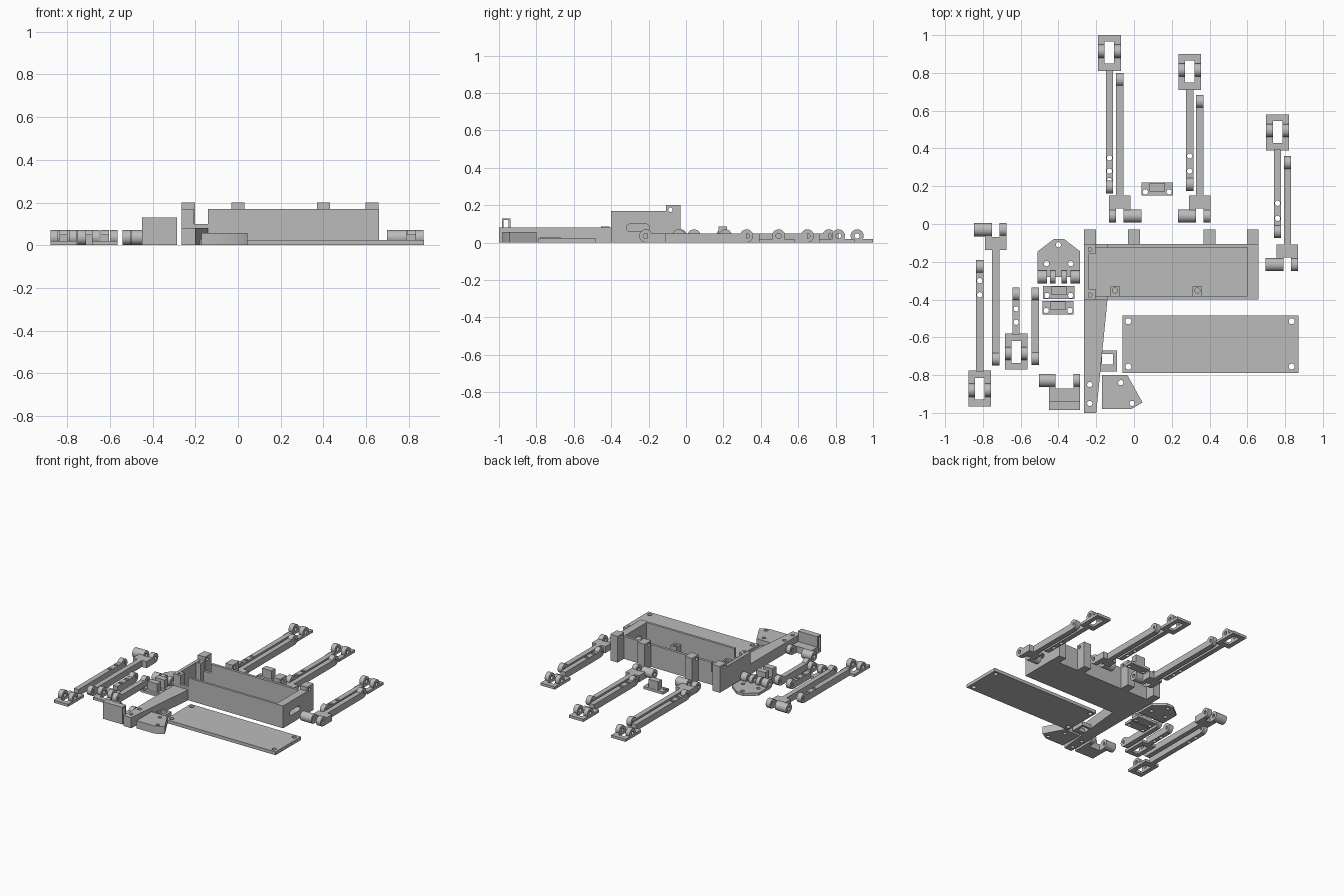
import bpy, bmesh, math
from mathutils import Matrix

cube = bpy.data.objects.get("Cube")
if cube:
    bpy.data.objects.remove(cube, do_unlink=True)

grey = bpy.data.materials.new("plain_grey")
grey.use_nodes = True
colour = (0.5, 0.5, 0.5, 1)
grey.diffuse_color = colour
grey.node_tree.nodes["Principled BSDF"].inputs["Base Color"].default_value = colour

THIN, BAR, PIVOT, HOLE = 0.02, 0.05, 0.036, 0.014


def ring(x, y, r, n=24):
    return [(x + r * math.cos(2 * math.pi * i / n), y + r * math.sin(2 * math.pi * i / n)) for i in range(n)]


def rect(x0, x1, y0, y1):
    return [(x0, y0), (x1, y0), (x1, y1), (x0, y1)]


def prism(bm, outline, lo, hi, holes=(), axis="Z"):
    """Extrude an outline with holes along z, or a (y, z) outline along x."""
    def place(a, b):
        return (a, b, lo) if axis == "Z" else (lo, a, b)
    edges = []
    for loop in [outline, *holes]:
        vs = [bm.verts.new(place(*p)) for p in loop]
        edges += [bm.edges.new((vs[i - 1], vs[i])) for i in range(len(vs))]
    filled = bmesh.ops.triangle_fill(bm, edges=edges, use_beauty=True, use_dissolve=False)
    faces = [f for f in filled["geom"] if isinstance(f, bmesh.types.BMFace)]
    top = bmesh.ops.extrude_face_region(bm, geom=faces)
    verts = [g for g in top["geom"] if isinstance(g, bmesh.types.BMVert)]
    d = hi - lo
    bmesh.ops.translate(bm, verts=verts, vec=(0, 0, d) if axis == "Z" else (d, 0, 0))


def box(bm, x0, x1, y0, y1, z0, z1):
    prism(bm, rect(x0, x1, y0, y1), z0, z1)


def knuckle(bm, x0, x1, y):
    """Hinge barrel along x with a pin hole."""
    prism(bm, ring(y, PIVOT, PIVOT - 0.001), x0, x1, [ring(y, PIVOT, HOLE)], "X")


def finish(bm, name, x=0, y=0, flip_x=1, flip_y=1):
    bm.transform(Matrix.Translation((x, y, 0)) @ Matrix.Diagonal((flip_x, flip_y, 1, 1)))
    bmesh.ops.recalc_face_normals(bm, faces=bm.faces)
    mesh = bpy.data.meshes.new(name)
    bm.to_mesh(mesh)
    bm.free()
    mesh.materials.append(grey)
    obj = bpy.data.objects.new(name, mesh)
    bpy.context.collection.objects.link(obj)
    bpy.ops.object.select_all(action="DESELECT")
    obj.select_set(True)
    bpy.context.view_layer.objects.active = obj
    bpy.ops.object.shade_smooth_by_angle(angle=math.radians(35))


def lower_leg(name, x, tip, length, holes, way=1):
    """Windowed foot at the tip, then a drilled bar ending in a knuckle."""
    bm = bmesh.new()
    prism(bm, rect(-0.06, 0.06, -0.19, 0), 0, THIN, [rect(-0.025, 0.025, -0.15, -0.035)])
    for s in (-1, 1):
        knuckle(bm, *sorted((s * 0.025, s * 0.06)), -0.085)
    prism(bm, rect(-0.019, 0.019, PIVOT - length, -0.185), 0, BAR,
          [ring(0, h, HOLE) for h in holes])
    knuckle(bm, -0.019, 0.019, PIVOT - length)
    finish(bm, name, x, tip, 1, way)


def upper_leg(name, x, pivot, length, side=1, way=1):
    """Fork with one long barrel, then a bar ending in a knuckle."""
    bm = bmesh.new()
    box(bm, -0.057, 0.057, 0.038, 0.107, 0, BAR)
    for s in (-1, 1):
        box(bm, *sorted((s * 0.02, s * 0.057)), 0.01, 0.045, 0, BAR)
    knuckle(bm, -0.057, -0.02, 0)
    knuckle(bm, 0.02, 0.115, 0)
    box(bm, -0.019, 0.019, 0.1, length - PIVOT, 0, BAR)
    knuckle(bm, -0.019, 0.019, length - PIVOT)
    finish(bm, name, x, pivot, side, way)


# Legs
lower_leg("rear_lower_leg", -0.13, 1.0, 0.84, (-0.65, -0.72, -0.77))
upper_leg("rear_upper_leg", -0.075, 0.043, 0.757)
lower_leg("middle_lower_leg", 0.295, 0.9, 0.725, (-0.54, -0.62))
upper_leg("middle_upper_leg", 0.348, 0.043, 0.642, -1)
lower_leg("left_lower_leg", 0.76, 0.58, 0.655, (-0.47, -0.55))
upper_leg("left_upper_leg", 0.812, -0.215, 0.575, -1)
lower_leg("right_lower_leg", -0.817, -0.965, 0.775, (-0.59, -0.665), -1)
upper_leg("right_upper_leg", -0.732, -0.03, 0.72, -1, -1)
lower_leg("short_lower_leg", -0.624, -0.77, 0.435, (-0.25, -0.32), -1)

# Plain link with a knuckle at each end
bm = bmesh.new()
box(bm, -0.019, 0.019, -0.17, 0.17, 0, BAR)
for y in (-0.17, 0.17):
    knuckle(bm, -0.019, 0.019, y)
finish(bm, "short_link", -0.523, -0.541)

# Body tray: floor, walls and screw corners
WALL = 0.17
bm = bmesh.new()
box(bm, -0.265, 0.66, -0.4, -0.105, 0, THIN)
box(bm, -0.14, 0.66, -0.4, -0.382, 0, WALL)
box(bm, -0.14, 0.66, -0.125, -0.105, 0, WALL)
for y in (-0.4, -0.125):
    box(bm, -0.21, -0.135, y, y + 0.02, 0, 0.1)
box(bm, -0.265, -0.24, -0.4, -0.105, 0, WALL)
slot = ring(-0.3, 0.08, HOLE + 0.005)[6:19] + ring(-0.215, 0.08, HOLE + 0.005)[18:] + ring(-0.215, 0.08, HOLE + 0.005)[:7]
prism(bm, rect(-0.4, -0.105, 0, WALL), 0.6, 0.66, [slot], "X")
for x in (-0.235, 0.63):
    for y in (-0.135, -0.375):
        prism(bm, rect(x - 0.03, x + 0.03, y - 0.025, y + 0.03), THIN, WALL, [ring(x, y, 0.012)])
for x in (-0.1, 0.335):
    prism(bm, rect(x - 0.025, x + 0.025, -0.385, -0.33), THIN, 0.08, [ring(x, -0.352, HOLE)])
finish(bm, "body_tray")

# Hinge tabs along the back of the tray
bm = bmesh.new()
for x in (-0.233, 0, 0.4, 0.628):
    prism(bm, rect(-0.108, -0.03, 0, 0.2), x - 0.031, x + 0.031, [ring(-0.083, 0.176, 0.012)], "X")
finish(bm, "back_tabs")

# Front arm, tapering, with two screw holes
bm = bmesh.new()
prism(bm, [(-0.265, -1), (-0.2, -1), (-0.14, -0.395), (-0.265, -0.395)], 0, 0.08,
      [ring(-0.234, y, HOLE) for y in (-0.85, -0.95)])
finish(bm, "front_arm")

# Lid with corner screw holes
bm = bmesh.new()
prism(bm, rect(-0.06, 0.87, -0.79, -0.485), 0, 0.025,
      [ring(x, y, 0.016) for x in (-0.03, 0.835) for y in (-0.515, -0.755)])
finish(bm, "lid")

# Angled block
bm = bmesh.new()
prism(bm, [(-0.17, -0.8), (-0.035, -0.8), (0.045, -0.945), (-0.015, -0.98), (-0.17, -0.98)],
      0, 0.058, [ring(-0.07, -0.84, HOLE), ring(-0.01, -0.95, HOLE)])
finish(bm, "angled_block")

# Small square frame
bm = bmesh.new()
prism(bm, rect(-0.185, -0.09, -0.78, -0.67), 0, 0.03, [rect(-0.17, -0.11, -0.745, -0.688)])
finish(bm, "small_frame")

# Sensor holder: hollow upright, base and hinge barrels
bm = bmesh.new()
prism(bm, rect(-0.985, -0.938, 0, 0.13), -0.45, -0.285, [rect(-0.975, -0.95, 0.02, 0.12)], "X")
box(bm, -0.45, -0.285, -0.94, -0.87, 0, BAR)
for x0, x1 in ((-0.45, -0.415), (-0.32, -0.285)):
    box(bm, x0, x1, -0.875, -0.83, 0, BAR)
knuckle(bm, -0.502, -0.415, -0.828)
knuckle(bm, -0.32, -0.285, -0.828)
finish(bm, "sensor_holder")

# Pointed hinge plate
bm = bmesh.new()
prism(bm, [(-0.51, -0.28), (-0.285, -0.28), (-0.285, -0.145), (-0.37, -0.08), (-0.425, -0.08), (-0.51, -0.145)],
      0, THIN, [ring(-0.4, -0.11, HOLE), ring(-0.463, -0.21, HOLE), ring(-0.335, -0.21, HOLE)])
for x0, x1 in ((-0.51, -0.46), (-0.445, -0.415), (-0.385, -0.355), (-0.335, -0.285)):
    knuckle(bm, x0, x1, -0.28)
finish(bm, "hinge_plate")

# Small brackets: drilled base with an upright block
for name, x, y in (("rear_bracket", 0.123, 0.185), ("inner_bracket", -0.398, -0.363), ("outer_bracket", -0.402, -0.443)):
    bm = bmesh.new()
    prism(bm, rect(-0.083, 0.083, -0.035, 0.035), 0, THIN, [ring(s * 0.063, -0.015, HOLE) for s in (-1, 1)])
    box(bm, -0.04, 0.04, -0.012, 0.033, 0.01, 0.085)
    finish(bm, name, x, y)
